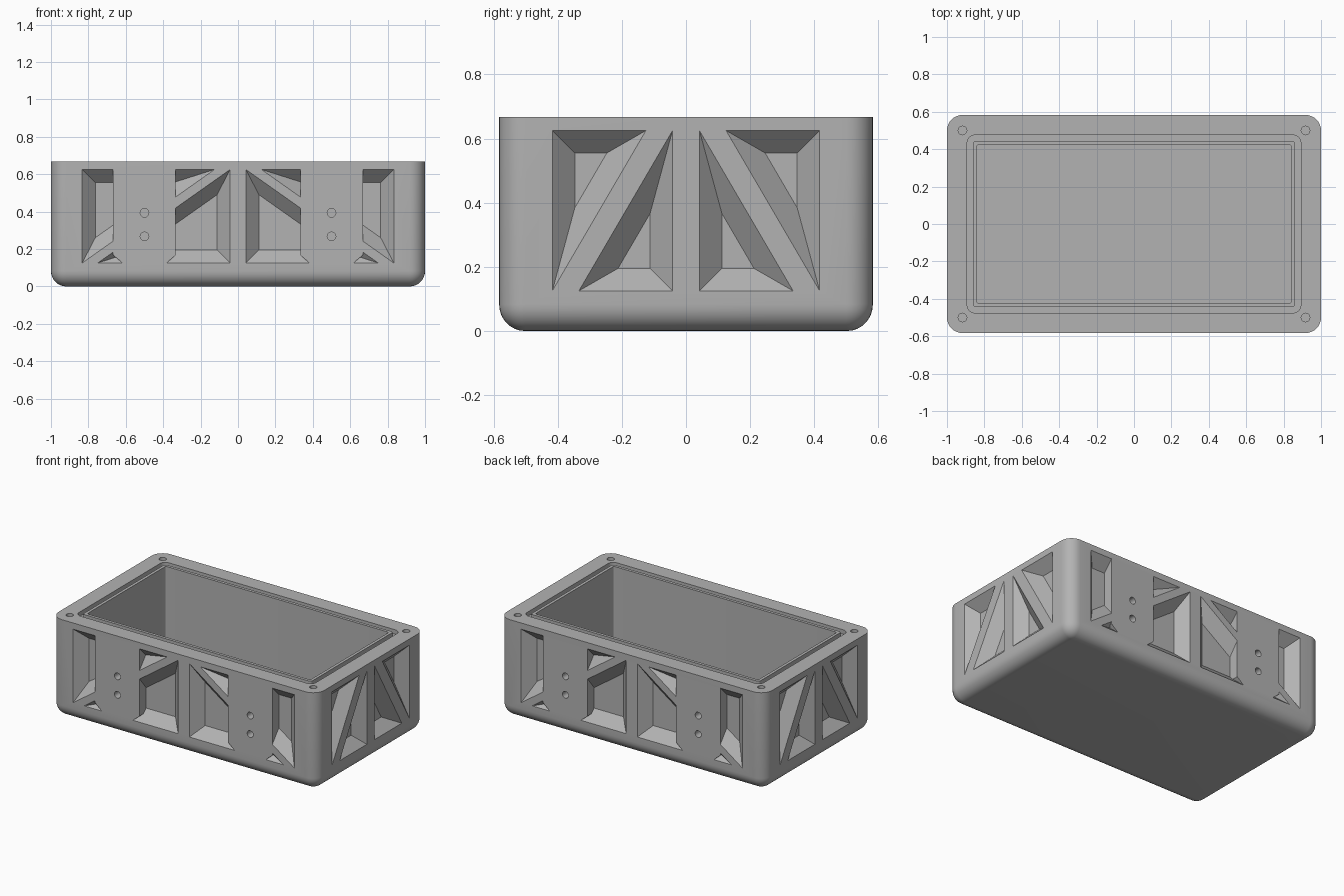
import bpy, bmesh, math
from mathutils import Vector, Matrix

if "Cube" in bpy.data.objects:
    bpy.data.objects.remove(bpy.data.objects["Cube"])

HX, HY, HZ = 1.0, 0.583, 0.667      # half length, half width, full height
DEPTH = 0.07                        # pocket depth, walls slope at 45 degrees


def rounded(hx, hy, r, z, n=8):
    """Rounded rectangle ring at height z."""
    pts = []
    for k, (sx, sy) in enumerate([(1, 1), (-1, 1), (-1, -1), (1, -1)]):
        for i in range(n + 1):
            a = math.pi / 2 * (k + i / n)
            pts.append((sx * (hx - r) + r * math.cos(a), sy * (hy - r) + r * math.sin(a), z))
    return pts


def loft(bm, rings, closed=False):
    """Skin matching rings into a solid; closed joins the last ring to the first."""
    vs = [[bm.verts.new(p) for p in ring] for ring in rings]
    n = len(vs[0])
    for a, b in zip(vs, vs[1:] + ([vs[0]] if closed else [])):
        for i in range(n):
            bm.faces.new((a[i], a[(i + 1) % n], b[(i + 1) % n], b[i]))
    if not closed:
        bm.faces.new(vs[0])
        bm.faces.new(vs[-1])


def make(name, bm):
    bmesh.ops.recalc_face_normals(bm, faces=bm.faces)
    me = bpy.data.meshes.new(name)
    bm.to_mesh(me)
    bm.free()
    ob = bpy.data.objects.new(name, me)
    bpy.context.collection.objects.link(ob)
    return ob


def subtract(ob, cutter):
    mod = ob.modifiers.new("cut", 'BOOLEAN')
    mod.operation, mod.solver, mod.object = 'DIFFERENCE', 'EXACT', cutter
    bpy.context.view_layer.objects.active = ob
    bpy.ops.object.modifier_apply(modifier=mod.name)
    bpy.data.objects.remove(cutter)


def on_wall(pts, depth, dist, turn):
    """Place (u, z) points on a wall, sunk by depth, turned by quarter turns."""
    rot = Matrix.Rotation(turn * math.pi / 2, 3, 'Z')
    return [rot @ Vector((u, depth - dist, z)) for u, z in pts]


def inset(pts, d):
    """Move every edge of a convex polygon inwards by d."""
    pts = [Vector(p) for p in pts]
    c = sum(pts, Vector((0, 0))) / len(pts)
    out = []
    for i, p in enumerate(pts):
        e1 = (p - pts[i - 1]).normalized()
        e2 = (pts[(i + 1) % len(pts)] - p).normalized()
        n1, n2 = Vector((-e1.y, e1.x)), Vector((-e2.y, e2.x))
        if n1.dot(c - p) < 0:
            n1, n2 = -n1, -n2
        out.append(p + (n1 + n2) * d / (1 + n1.dot(n2)))
    return out


def circle(u, v, r, n=24):
    return [(u + r * math.cos(2 * math.pi * i / n), v + r * math.sin(2 * math.pi * i / n))
            for i in range(n)]


# Outer shell with rounded corners and rounded bottom edge
bm = bmesh.new()
R, N = 0.083, 8
rings = []
for i in range(N + 1):
    a = math.pi / 2 * i / N
    s = R * (1 - math.sin(a)) * 0.96
    rings.append(rounded(HX - s, HY - s, R - s, R * (1 - math.cos(a))))
rings.append(rounded(HX, HY, R, HZ))
loft(bm, rings)
box = make("enclosure_body", bm)

# Cavity, seal groove and corner screw holes
bm = bmesh.new()
loft(bm, [rounded(0.84, 0.423, 0.01, z) for z in (0.1, HZ + 0.1)])
lo, hi = HZ - 0.03, HZ + 0.1
loft(bm, [rounded(0.892, 0.475, 0.04, lo), rounded(0.892, 0.475, 0.04, hi),
          rounded(0.86, 0.443, 0.015, hi), rounded(0.86, 0.443, 0.015, lo)], closed=True)
for sx in (-1, 1):
    for sy in (-1, 1):
        loft(bm, [[(x, y, z) for x, y in circle(sx * 0.917, sy * 0.5, 0.023)]
                  for z in (HZ - 0.25, HZ + 0.1)])
subtract(box, make("top_cutter", bm))

# Triangular truss pockets on all four walls
bm = bmesh.new()
for turn in range(4):
    dist, a = (HY, 0.833) if turn % 2 == 0 else (HX, 0.417)
    for s in (-1, 1):
        for tri in ([(a, 0.125), (a, 0.625), (0.125, 0.625)],
                    [(a - 0.083, 0.125), (0.042, 0.125), (0.042, 0.625)]):
            tri = [(s * u, z) for u, z in tri]
            loft(bm, [on_wall(inset(tri, d), d, dist, turn) for d in (-0.01, DEPTH)])
pockets = make("pocket_cutter", bm)

# Solid mounting pads left standing in the long walls
bm = bmesh.new()
for turn in (0, 2):
    for s in (-1, 1):
        pad = [(s * 0.5 + u, z) for u, z in
               [(-0.167, 0.7), (-0.167, 0.167), (-0.1, 0.11), (0.1, 0.11), (0.167, 0.167), (0.167, 0.7)]]
        loft(bm, [on_wall(pad, d, HY, turn) for d in (-0.1, 0.15)])
subtract(pockets, make("pad_keeper", bm))
subtract(box, pockets)

# Screw holes in the mounting pads
bm = bmesh.new()
for turn in (0, 2):
    for u in (-0.5, 0.5):
        for z in (0.267, 0.393):
            loft(bm, [on_wall(circle(u, z, 0.023), d, HY, turn) for d in (-0.05, 0.083)])
subtract(box, make("pad_hole_cutter", bm))

# Plain grey finish
mat = bpy.data.materials.new("plain grey")
mat.diffuse_color = (0.45, 0.45, 0.45, 1)
mat.use_nodes = True
mat.node_tree.nodes["Principled BSDF"].inputs["Base Color"].default_value = mat.diffuse_color
box.data.materials.clear()
box.data.materials.append(mat)
for p in box.data.polygons:
    p.material_index = 0
bpy.ops.object.select_all(action='DESELECT')
box.select_set(True)
bpy.context.view_layer.objects.active = box
bpy.ops.object.shade_smooth_by_angle(angle=math.radians(30))
